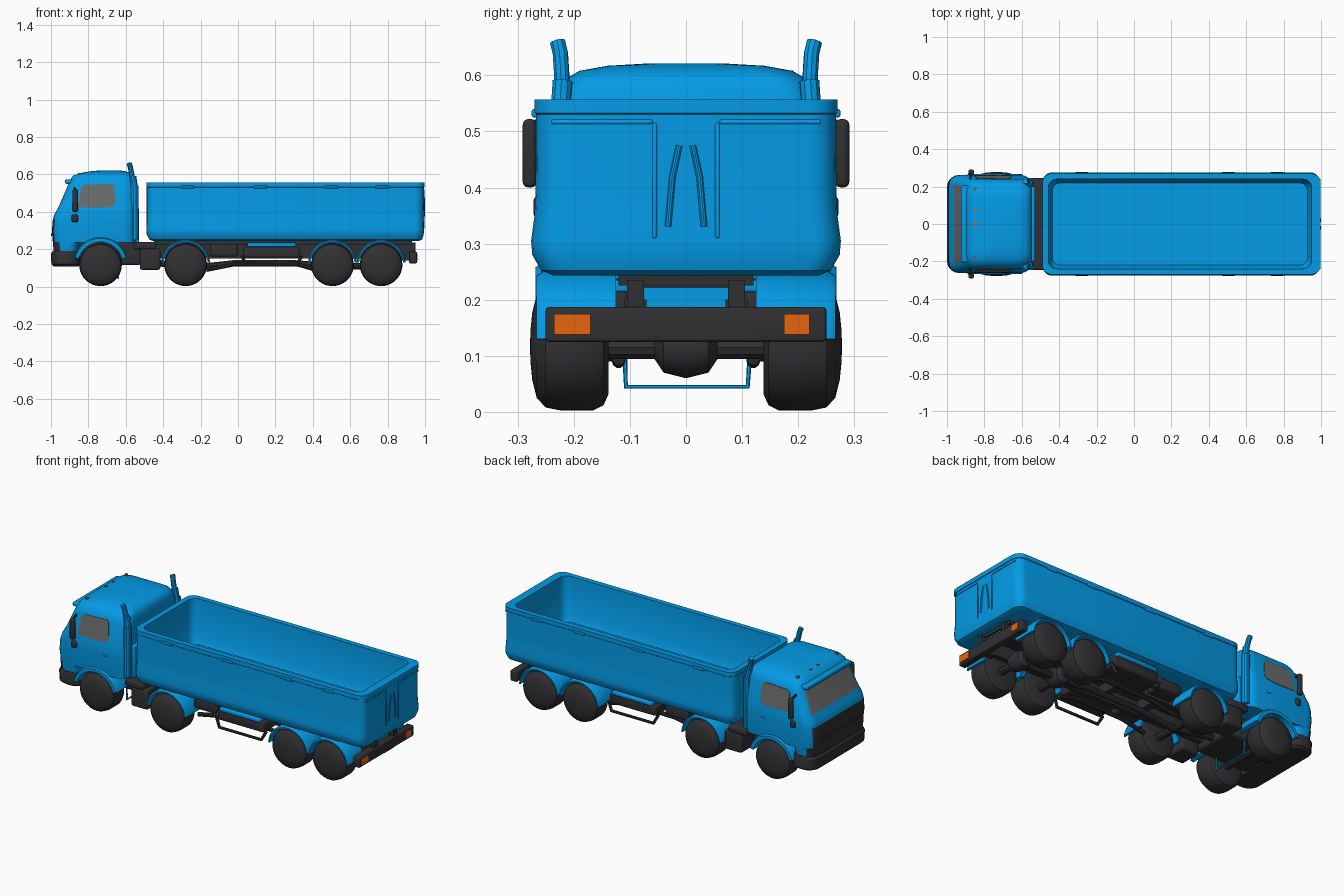
import bpy, bmesh, math
from mathutils import Vector


def material(name, rgb):
    m = bpy.data.materials.new(name)
    m.diffuse_color = (*rgb, 1)
    return m


BLUE = material("truck blue", (0.001, 0.335, 0.81))
DARK = material("dark plastic", (0.03, 0.03, 0.034))
GLASS = material("grey glass", (0.145, 0.15, 0.15))
ORANGE = material("orange lamp", (0.78, 0.13, 0.004))


def finish(name, bm, *mats):
    bmesh.ops.recalc_face_normals(bm, faces=bm.faces)
    me = bpy.data.meshes.new(name)
    bm.to_mesh(me)
    bm.free()
    for m in mats:
        me.materials.append(m)
    ob = bpy.data.objects.new(name, me)
    bpy.context.collection.objects.link(ob)
    return ob


def box(name, x, y, z, mat, bevel=0.0):
    """Box from (min, max) ranges, optionally with rounded edges."""
    bm = bmesh.new()
    bmesh.ops.create_cube(bm, size=1)
    for v in bm.verts:
        v.co = Vector([(a[0] + a[1]) / 2 + c * (a[1] - a[0]) for a, c in zip((x, y, z), v.co)])
    if bevel:
        bmesh.ops.bevel(bm, geom=bm.edges[:], offset=bevel, segments=3, profile=0.5, affect='EDGES')
    return finish(name, bm, mat)


def pair(name, x, y, z, mat, bevel=0.0):
    box("left_" + name, x, y, z, mat, bevel)
    box("right_" + name, x, (-y[1], -y[0]), z, mat, bevel)


def skin(bm, rings):
    """Quads between successive rings of vertices, capped at both ends."""
    rows = [[bm.verts.new(p) for p in r] for r in rings]
    for a, b in zip(rows, rows[1:]):
        for i in range(len(a)):
            j = (i + 1) % len(a)
            bm.faces.new((a[i], a[j], b[j], b[i]))
    bm.faces.new(rows[0])
    bm.faces.new(rows[-1])


def loft(name, levels, *mats, rule=None):
    """Stack of rounded rectangles: (z, x_min, x_max, half_width, corner_radius)."""
    rings = []
    for z, x0, x1, w, r in levels:
        ring = []
        for cx, cy, a0 in ((x1 - r, w - r, 0), (x0 + r, w - r, 90), (x0 + r, r - w, 180), (x1 - r, r - w, 270)):
            for k in range(6):
                a = math.radians(a0 + 18 * k)
                ring.append((cx + r * math.cos(a), cy + r * math.sin(a), z))
        rings.append(ring)
    bm = bmesh.new()
    skin(bm, rings)
    bmesh.ops.recalc_face_normals(bm, faces=bm.faces)
    if rule:
        for f in bm.faces:
            f.material_index = rule(f.calc_center_median(), f.normal)
    return finish(name, bm, *mats)


def lathe(name, profile, x, z, side, mat, steps=40):
    """Spin (radius, y) points about an axis along y."""
    bm = bmesh.new()
    skin(bm, [[(x + r * math.cos(2 * math.pi * i / steps), side * y, z + r * math.sin(2 * math.pi * i / steps))
               for i in range(steps)] for r, y in profile])
    return finish(name, bm, mat)


def arch(name, x, z, r0, r1, y0, y1, a0, a1, mat):
    """Curved mudguard with a rolled outer edge."""
    bm = bmesh.new()
    rings = []
    for i in range(25):
        a = math.radians(a0 + (a1 - a0) * i / 24)
        rings.append([(x + r * math.cos(a), y, z + r * math.sin(a))
                      for r, y in ((r0, y0), (r1, y0), (r1, y1 * 0.96), (r1 - 0.006, y1), (r0, y1))])
    skin(bm, rings)
    return finish(name, bm, mat)


def tube(name, points, radius, mat):
    cu = bpy.data.curves.new(name, 'CURVE')
    cu.dimensions = '3D'
    cu.bevel_depth, cu.bevel_resolution, cu.use_fill_caps = radius, 3, True
    sp = cu.splines.new('POLY')
    sp.points.add(len(points) - 1)
    for p, co in zip(sp.points, points):
        p.co = (*co, 1)
    cu.materials.append(mat)
    ob = bpy.data.objects.new(name, cu)
    bpy.context.collection.objects.link(ob)
    return ob


# open cargo bed: outer skin, rim, straight inner walls and floor
loft("cargo_bed", [
    (0.243, -0.45, 0.965, 0.235, 0.04), (0.252, -0.475, 0.985, 0.258, 0.045), (0.28, -0.488, 0.993, 0.274, 0.05),
    (0.305, -0.489, 0.994, 0.276, 0.05), (0.35, -0.488, 0.993, 0.27, 0.05), (0.40, -0.488, 0.993, 0.268, 0.05),
    (0.53, -0.488, 0.995, 0.267, 0.05), (0.533, -0.49, 0.998, 0.27, 0.05), (0.557, -0.49, 0.998, 0.27, 0.05),
    (0.557, -0.458, 0.95, 0.24, 0.045), (0.335, -0.453, 0.943, 0.235, 0.045),
    (0.302, -0.437, 0.927, 0.219, 0.04)], BLUE)
for i, x in enumerate((-0.27, 0.12, 0.5, 0.77)):
    pair(f"rim_catch_{i}", (x - 0.035, x + 0.035), (0.262, 0.275), (0.525, 0.54), BLUE, 0.004)

# tailgate mouldings
pair("tailgate_post", (0.985, 0.998), (0.052, 0.06), (0.31, 0.515), BLUE, 0.003)
pair("tailgate_bar", (0.985, 0.998), (0.06, 0.24), (0.513, 0.521), BLUE, 0.003)
for s in (-1, 1):
    tube("tailgate_latch", [(0.992, s * 0.032, 0.33), (0.993, s * 0.024, 0.42), (0.993, s * 0.012, 0.475)], 0.006, BLUE)


# cab shell, with windscreen and grille coloured by position
def cab_rule(c, n):
    if n.x < -0.45 and 0.425 < c.z < 0.54 and abs(c.y) < 0.215:
        return 2
    return 1 if n.x < -0.45 and c.z < 0.36 and abs(c.y) < 0.235 else 0


loft("cab_shell", [
    (0.235, -0.99, -0.545, 0.256, 0.06), (0.30, -0.995, -0.545, 0.262, 0.06), (0.36, -0.99, -0.545, 0.262, 0.06),
    (0.39, -0.98, -0.545, 0.262, 0.06), (0.42, -0.962, -0.545, 0.258, 0.06), (0.545, -0.908, -0.547, 0.24, 0.06),
    (0.575, -0.895, -0.55, 0.228, 0.06), (0.595, -0.88, -0.558, 0.212, 0.06), (0.608, -0.84, -0.575, 0.19, 0.06),
    (0.617, -0.79, -0.60, 0.14, 0.05), (0.621, -0.74, -0.63, 0.07, 0.04)], BLUE, DARK, GLASS, rule=cab_rule)
box("cab_rear_panel", (-0.56, -0.528), (-0.2, 0.2), (0.23, 0.42), BLUE, 0.008)
loft("cab_lower_front", [(0.18, -0.985, -0.86, 0.25, 0.05), (0.24, -0.99, -0.85, 0.256, 0.05)],
     BLUE, DARK, rule=lambda c, n: int(n.x < -0.45))
loft("front_bumper", [(0.108, -0.985, -0.85, 0.245, 0.06), (0.12, -0.998, -0.845, 0.26, 0.065),
                      (0.175, -1.0, -0.845, 0.262, 0.065), (0.19, -0.99, -0.85, 0.255, 0.06)], DARK)
box("sun_visor", (-0.925, -0.88), (-0.205, 0.205), (0.55, 0.574), BLUE, 0.008)
box("grille_bar", (-1.0, -0.98), (-0.17, 0.17), (0.27, 0.285), DARK, 0.003)
for i, y in enumerate((-0.175, 0.0, 0.07, 0.185)):
    box(f"roof_marker_{i}", (-0.856, -0.842), (y - 0.007, y + 0.007), (0.598, 0.609), ORANGE)

# side windows, mirrors, exhaust stacks, door handles
for s, side in ((-1, "right"), (1, "left")):
    bm = bmesh.new()
    outline = ((-0.855, 0.425), (-0.838, 0.53), (-0.82, 0.545), (-0.675, 0.55), (-0.662, 0.54), (-0.655, 0.445),
               (-0.67, 0.43), (-0.71, 0.422))
    rings = [[(x, s * (0.258 - (z - 0.42) * 0.144 - max(0, z - 0.545) * 0.25 + d), z) for x, z in outline]
             for d in (-0.004, 0.003)]
    skin(bm, rings)
    finish(side + "_window", bm, GLASS)
    box(side + "_mirror", (-0.885, -0.855), sorted((s * 0.266, s * 0.291)), (0.40, 0.522), DARK, 0.01)
    box(side + "_lower_mirror", (-0.89, -0.855), sorted((s * 0.25, s * 0.272)), (0.345, 0.385), DARK, 0.009)
    tube(side + "_mirror_arm", [(-0.875, s * 0.225, 0.53), (-0.872, s * 0.278, 0.512)], 0.006, DARK)
    tube(side + "_exhaust_lower", [(-0.553, s * 0.226, 0.25), (-0.553, s * 0.226, 0.54)], 0.022, BLUE)
    tube(side + "_exhaust_middle", [(-0.553, s * 0.224, 0.53), (-0.562, s * 0.22, 0.59)], 0.018, BLUE)
    tube(side + "_exhaust_tip", [(-0.56, s * 0.22, 0.56), (-0.57, s * 0.222, 0.61), (-0.576, s * 0.224, 0.64),
                                 (-0.582, s * 0.229, 0.66)], 0.014, BLUE)
    box(side + "_door_handle", (-0.69, -0.665), sorted((s * 0.255, s * 0.265)), (0.345, 0.355), BLUE, 0.003)

# wheels, mudguards, axles
WHEEL = [(0.02, 0.138), (0.085, 0.138), (0.105, 0.147), (0.114, 0.165), (0.114, 0.225), (0.109, 0.25),
         (0.092, 0.266), (0.06, 0.274), (0.03, 0.277), (0.004, 0.278)]
for i, x in enumerate((-0.735, -0.28, 0.505, 0.765)):
    for s, side in ((-1, "right"), (1, "left")):
        lathe(f"{side}_wheel_{i}", WHEEL, x, 0.117, s, DARK)
        if i == 0:
            arch(side + "_cab_arch", x, 0.119, 0.12, 0.145, s * 0.13, s * 0.268, 15, 165, BLUE)
        else:
            arch(f"{side}_mudguard_{i}", x, 0.119, 0.118, 0.131, s * 0.125, s * 0.266, 5, 175, BLUE)
    tube(f"axle_{i}", [(x, -0.15, 0.115), (x, 0.15, 0.115)], 0.022, DARK)
    if i > 1:
        lathe(f"differential_{i}", [(0.015, -0.06), (0.045, -0.04), (0.055, 0), (0.045, 0.04), (0.015, 0.06)],
              x, 0.115, 1, DARK, 20)

# chassis and running gear
pair("chassis_rail", (-0.9, 0.95), (0.075, 0.105), (0.15, 0.235), DARK)
for i, x in enumerate((-0.5, -0.1, 0.15, 0.35, 0.63, 0.9)):
    box(f"cross_member_{i}", (x - 0.02, x + 0.02), (-0.09, 0.09), (0.165, 0.222), BLUE if i == 5 else DARK)
box("bed_subframe", (-0.45, 0.93), (-0.12, 0.12), (0.225, 0.25), DARK)
box("engine_tray", (-0.95, -0.52), (-0.13, 0.13), (0.115, 0.24), DARK, 0.015)
box("rear_cab_deck", (-0.56, -0.44), (-0.245, 0.245), (0.2, 0.238), DARK, 0.01)
tube("drive_shaft", [(-0.52, 0, 0.14), (-0.25, 0, 0.10), (-0.02, 0, 0.125), (0.3, 0, 0.125), (0.5, 0, 0.11),
                     (0.765, 0, 0.11)], 0.018, DARK)
tube("front_tow_frame", [(-0.64, -0.11, 0.12), (-0.64, -0.107, 0.045), (-0.64, 0.11, 0.045), (-0.64, 0.115, 0.12)],
     0.005, BLUE)

# side boxes and guard loops
pair("battery_box", (-0.525, -0.415), (0.11, 0.24), (0.09, 0.205), DARK, 0.012)
pair("tool_box", (0.03, 0.33), (0.1, 0.235), (0.155, 0.215), DARK, 0.012)
pair("tool_box_lid", (0.05, 0.31), (0.1, 0.245), (0.213, 0.235), BLUE, 0.006)
pair("side_tank", (-0.15, 0.0), (0.1, 0.2), (0.16, 0.225), DARK, 0.015)
for s in (-1, 1):
    tube("side_guard", [(0.02, s * 0.225, 0.165), (0.045, s * 0.235, 0.115), (0.315, s * 0.235, 0.115),
                        (0.34, s * 0.225, 0.165)], 0.009, DARK)
    tube("brake_line", [(-0.17, s * 0.12, 0.09), (-0.02, s * 0.12, 0.12), (0.3, s * 0.12, 0.125),
                        (0.4, s * 0.12, 0.095)], 0.012, DARK)

# rear bumper and lamps
box("rear_bumper", (0.915, 0.957), (-0.25, 0.25), (0.125, 0.187), DARK, 0.006)
box("left_rear_lamp", (0.953, 0.961), (0.175, 0.22), (0.138, 0.175), ORANGE)
box("right_rear_lamp", (0.953, 0.961), (-0.235, -0.17), (0.138, 0.175), ORANGE)
pair("bumper_bracket", (0.86, 0.93), (0.07, 0.11), (0.14, 0.2), DARK)

# turn tubes into meshes, smooth everything while keeping edges
bpy.ops.object.select_all(action='SELECT')
bpy.context.view_layer.objects.active = bpy.data.objects["cargo_bed"]
bpy.ops.object.convert(target='MESH')
bpy.ops.object.shade_smooth_by_angle(angle=math.radians(33))
